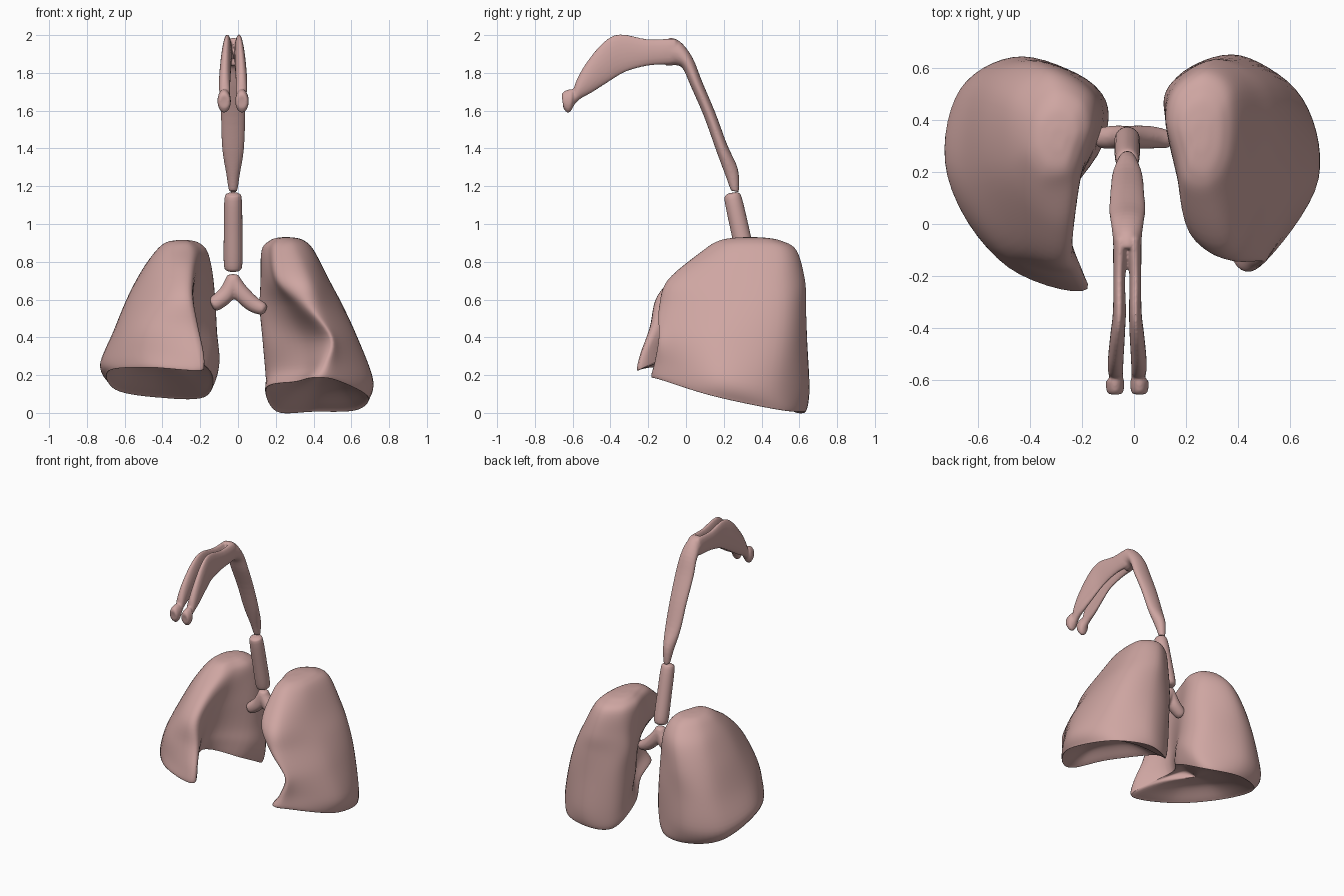
import bpy, bmesh, math
from mathutils import Vector

if "Cube" in bpy.data.objects:
    bpy.data.objects.remove(bpy.data.objects["Cube"])


def spline(pts, steps, closed):
    """Catmull-Rom resampling of a list of vectors."""
    n, out = len(pts), []
    for i in range(n if closed else n - 1):
        if closed:
            a, b, c, d = (pts[(i + k) % n] for k in (-1, 0, 1, 2))
        else:
            a, b, c, d = (pts[min(max(i + k, 0), n - 1)] for k in (-1, 0, 1, 2))
        for s in range(steps):
            t = s / steps
            out.append(0.5 * (2 * b + (c - a) * t + (2 * a - 5 * b + 4 * c - d) * t * t
                              + (3 * b - a - 3 * c + d) * t ** 3))
    if not closed:
        out.append(pts[-1].copy())
    return out


def loft(name, rings, around, along):
    """Smooth skin through closed rings, capped at both ends."""
    rings = [spline(r, around, True) for r in rings]
    columns = [spline(list(col), along, False) for col in zip(*rings)]
    bm = bmesh.new()
    grid = [[bm.verts.new(p) for p in col] for col in columns]
    n, m = len(grid), len(grid[0])
    for i in range(n):
        a, b = grid[i], grid[(i + 1) % n]
        for j in range(m - 1):
            bm.faces.new((a[j], b[j], b[j + 1], a[j + 1]))
    for j in (0, m - 1):
        bm.faces.new([col[j] for col in grid])
    bmesh.ops.recalc_face_normals(bm, faces=bm.faces)
    mesh = bpy.data.meshes.new(name)
    bm.to_mesh(mesh)
    bm.free()
    mesh.materials.append(tissue)
    for f in mesh.polygons:
        f.use_smooth = True
    ob = bpy.data.objects.new(name, mesh)
    bpy.context.collection.objects.link(ob)
    return ob


def scaled(ring, s, lift, shift=(0, 0, 0)):
    c = sum(ring, Vector()) / len(ring) + Vector(shift)
    return [c + (p - c) * s + Vector((0, 0, lift)) for p in ring]


def lung(name, levels, top, dome, shift):
    """levels: front z, back z, lifts by point, then x,y of 8 points starting at the front edge."""
    rings = []
    for zf, zb, lifts, xy in levels:
        ring = []
        for k in range(8):
            x, y = xy[2 * k], xy[2 * k + 1]
            t = min(max((y + 0.2) / 0.8, 0), 1)
            z = zf + (zb - zf) * (1 - (1 - t) ** 1.5) + lifts.get(k, 0)
            ring.append(Vector((x, y, z)))
        rings.append(ring)
    base, tip = rings[0], rings[-1]
    z = sum(p.z for p in tip) / 8
    # domed underside and rounded apex
    under = [scaled(base, s, dome * f, shift) for s, f in ((.04, 1), (.5, .75), (.92, .06))]
    over = [scaled(tip, s, (top - z) * f) for s, f in ((.65, .75), (.3, .97), (.03, 1))]
    return loft(name, under + rings + over, 7, 6)


def duct(name, sections, side=0):
    """sections: lower y,z, upper y,z, x offset, half width -> elliptical skin."""
    rings = []
    for y0, z0, y1, z1, off, w in sections:
        lo, hi = Vector((MID + side * off, y0, z0)), Vector((MID + side * off, y1, z1))
        c, h = (lo + hi) / 2, (hi - lo) / 2
        rings.append([c + h * math.sin(a) + Vector((w * math.cos(a), 0, 0))
                      for a in (math.tau * k / 12 for k in range(12))])
    rings = [scaled(rings[0], .4, 0)] + rings + [scaled(rings[-1], .4, 0)]
    return loft(name, rings, 2, 4)


def tube(name, path, radii):
    """Round tube with softly closed ends."""
    path = [Vector(p) for p in path]
    rings = []
    for i, (p, r) in enumerate(zip(path, radii)):
        d = (path[min(i + 1, len(path) - 1)] - path[max(i - 1, 0)]).normalized()
        u = Vector((0, 1, 0))
        u = (u - d * u.dot(d)).normalized()
        v = d.cross(u)
        rings.append([p + (u * math.cos(a) + v * math.sin(a)) * r
                      for a in (math.tau * k / 12 for k in range(12))])
    return loft(name, rings, 2, 4)


def fuse(ob, size):
    """Melt overlapping skins into one smooth surface."""
    melt = ob.modifiers.new("fuse", 'REMESH')
    melt.mode, melt.voxel_size, melt.use_smooth_shade = 'VOXEL', size, True
    soften = ob.modifiers.new("soften", 'SMOOTH')
    soften.factor, soften.iterations = .5, 4


def join(parts):
    bpy.ops.object.select_all(action='DESELECT')
    for p in parts:
        p.select_set(True)
    bpy.context.view_layer.objects.active = parts[0]
    bpy.ops.object.join()
    return parts[0]


tissue = bpy.data.materials.new("tissue")
tissue.diffuse_color = (0.62, 0.38, 0.36, 1)
tissue.use_nodes = True
tissue.node_tree.nodes["Principled BSDF"].inputs["Base Color"].default_value = tissue.diffuse_color
MID = -0.026

# Lungs
lung("lung_left_side", [
    (.235, .09, {1: .02, 2: .07, 3: .03, 6: .10, 7: .16},
     (-.18, -.25, -.48, -.17, -.69, .12, -.65, .48, -.42, .61, -.17, .53, -.14, .28, -.31, .02)),
    (.32, .21, {1: .01, 2: .03, 6: .09, 7: .12},
     (-.19, -.235, -.52, -.13, -.72, .2, -.67, .52, -.43, .645, -.14, .52, -.115, .32, -.29, .02)),
    (.46, .43, {7: .03},
     (-.22, -.18, -.49, -.12, -.65, .18, -.61, .52, -.42, .635, -.16, .54, -.12, .35, -.27, .05)),
    (.62, .62, {}, (-.25, -.14, -.42, -.08, -.57, .2, -.55, .5, -.38, .625, -.17, .53, -.125, .38, -.235, .1)),
    (.76, .77, {}, (-.25, 0, -.38, .03, -.49, .22, -.48, .47, -.34, .59, -.18, .52, -.14, .4, -.2, .2)),
    (.86, .86, {}, (-.25, .15, -.36, .15, -.43, .27, -.41, .43, -.31, .52, -.2, .48, -.165, .38, -.195, .27)),
], .915, .10, (-.06, -.08, 0))

lung("lung_right_side", [
    (.205, .015, {6: .1, 7: .06}, (.4, -.165, .52, -.13, .69, .15, .63, .5, .4, .635, .2, .57, .15, .38, .31, .09)),
    (.28, .13, {6: .07, 7: .04}, (.445, -.15, .54, -.1, .71, .18, .65, .48, .41, .65, .19, .58, .16, .4, .35, .12)),
    (.4, .38, {}, (.47, -.125, .53, -.09, .635, .18, .59, .51, .38, .64, .17, .57, .145, .38, .34, .14)),
    (.56, .56, {}, (.34, -.115, .44, -.1, .55, .2, .53, .52, .35, .635, .16, .56, .12, .42, .25, .14)),
    (.7, .7, {}, (.225, -.05, .38, -.08, .47, .2, .47, .51, .32, .63, .16, .55, .12, .42, .18, .14)),
    (.86, .86, {}, (.2, .12, .31, .1, .39, .25, .39, .50, .28, .585, .16, .52, .125, .4, .16, .25)),
], .93, .10, (.04, 0, 0))

# Windpipe
tube("windpipe", [(MID, .242, 1.165), (MID, .243, 1.16), (MID, .25, 1.13), (MID, .29, .95),
                  (MID, .325, .79), (MID, .331, .755), (MID, .332, .75)],
     [.01, .03, .046, .049, .049, .036, .01])

# Forked airway, two overlapping branches
fuse(join([
    tube("forked_airway", [(MID, .335, .735), (MID, .335, .725), (-.03, .335, .69), (-.06, .335, .63),
                           (-.105, .333, .59), (-.135, .332, .572), (-.14, .332, .57)],
         [.01, .032, .042, .045, .043, .036, .01]),
    tube("forked_branch", [(MID, .335, .735), (MID, .335, .725), (-.022, .335, .69), (.02, .335, .63),
                           (.08, .333, .575), (.135, .325, .548), (.145, .32, .543)],
         [.01, .032, .042, .045, .042, .032, .01])]), .008)

# Throat passage
parts = [duct("nasal_and_throat_passage", [
    (.238, 1.178, .28, 1.175, 0, .022), (.215, 1.24, .275, 1.29, 0, .036),
    (.163, 1.38, .218, 1.42, 0, .058), (.095, 1.57, .155, 1.59, 0, .065),
    (.025, 1.73, .085, 1.755, 0, .07), (-.015, 1.82, .035, 1.88, 0, .064),
    (-.05, 1.84, -.03, 1.965, 0, .057), (-.11, 1.84, -.09, 1.985, 0, .05)])]

# Paired nasal passages ending in flared nostrils
for side, label in ((-1, "left"), (1, "right")):
    parts.append(duct("nasal_passage_" + label, [
        (-.06, 1.85, -.06, 1.98, .026, .027), (-.2, 1.838, -.2, 1.978, .031, .023),
        (-.32, 1.805, -.35, 2.005, .031, .024), (-.41, 1.752, -.44, 1.96, .037, .028),
        (-.5, 1.695, -.53, 1.85, .044, .03), (-.555, 1.665, -.58, 1.76, .045, .029),
        (-.588, 1.635, -.597, 1.705, .043, .027), (-.612, 1.595, -.602, 1.715, .047, .035),
        (-.63, 1.59, -.642, 1.705, .047, .034), (-.648, 1.612, -.658, 1.685, .047, .027)], side))
fuse(join(parts), .006)
